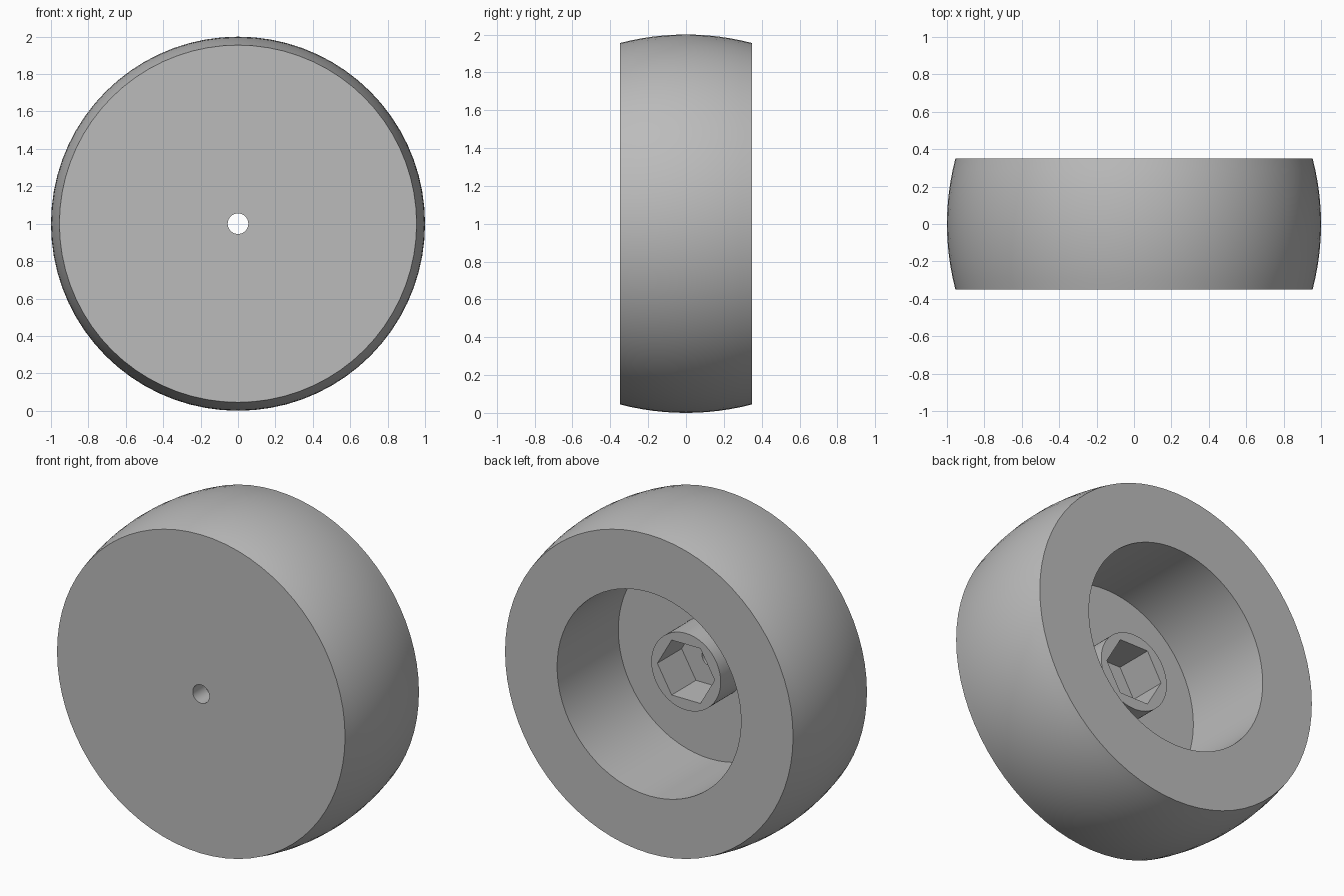
import bpy
import bmesh
from math import sin, cos, pi, sqrt, radians

if "Cube" in bpy.data.objects:
    bpy.data.objects.remove(bpy.data.objects["Cube"])

SEGMENTS = 72
HALF_WIDTH = 0.35
RIM_RADIUS = 0.70
WEB_Y = -0.23

grey = bpy.data.materials.new("plain grey")
grey.use_nodes = True
colour = (0.5, 0.5, 0.5, 1)
grey.diffuse_color = colour
grey.node_tree.nodes["Principled BSDF"].inputs["Base Color"].default_value = colour


def circle(radius):
    return lambda angle: radius


def hexagon(radius):
    # Corners lie on the x axis
    return lambda angle: radius * cos(pi / 6) / cos(angle % (pi / 3) - pi / 6)


def lathe(name, profile):
    """Sweep a closed profile of (outline, y) points around the y axle."""
    bm = bmesh.new()
    rings = []
    for outline, y in profile:
        ring = []
        for i in range(SEGMENTS):
            a = 2 * pi * i / SEGMENTS
            r = outline(a)
            ring.append(bm.verts.new((r * cos(a), y, 1 + r * sin(a))))
        rings.append(ring)
    for k, ring in enumerate(rings):
        after = rings[(k + 1) % len(rings)]
        for i in range(SEGMENTS):
            j = (i + 1) % SEGMENTS
            bm.faces.new((ring[i], ring[j], after[j], after[i]))
    bmesh.ops.recalc_face_normals(bm, faces=bm.faces)
    mesh = bpy.data.meshes.new(name)
    bm.to_mesh(mesh)
    bm.free()
    mesh.materials.append(grey)
    obj = bpy.data.objects.new(name, mesh)
    bpy.context.collection.objects.link(obj)
    bpy.ops.object.select_all(action='DESELECT')
    obj.select_set(True)
    bpy.context.view_layer.objects.active = obj
    bpy.ops.object.shade_smooth_by_angle(angle=radians(30))
    return obj


# Tyre with a gently crowned tread
crown = 0.045
arc = (HALF_WIDTH ** 2 + crown ** 2) / (2 * crown)
steps = 12
tread = []
for i in range(steps + 1):
    y = HALF_WIDTH * (2 * i / steps - 1)
    tread.append((circle(1 - arc + sqrt(arc ** 2 - y ** 2)), y))
lathe("tyre", [(circle(RIM_RADIUS), -HALF_WIDTH)] + tread
      + [(circle(RIM_RADIUS), HALF_WIDTH)])

# Cup-shaped rim, closed at the front except for the axle hole
lathe("rim", [
    (circle(0.055), -HALF_WIDTH), (circle(RIM_RADIUS), -HALF_WIDTH),
    (circle(RIM_RADIUS), HALF_WIDTH), (circle(0.61), HALF_WIDTH),
    (circle(0.61), WEB_Y), (circle(0.055), WEB_Y),
])

# Hub boss with a hexagonal socket
lathe("hub_socket", [
    (circle(0.23), WEB_Y), (circle(0.23), 0),
    (hexagon(0.19), 0), (hexagon(0.19), WEB_Y),
])
